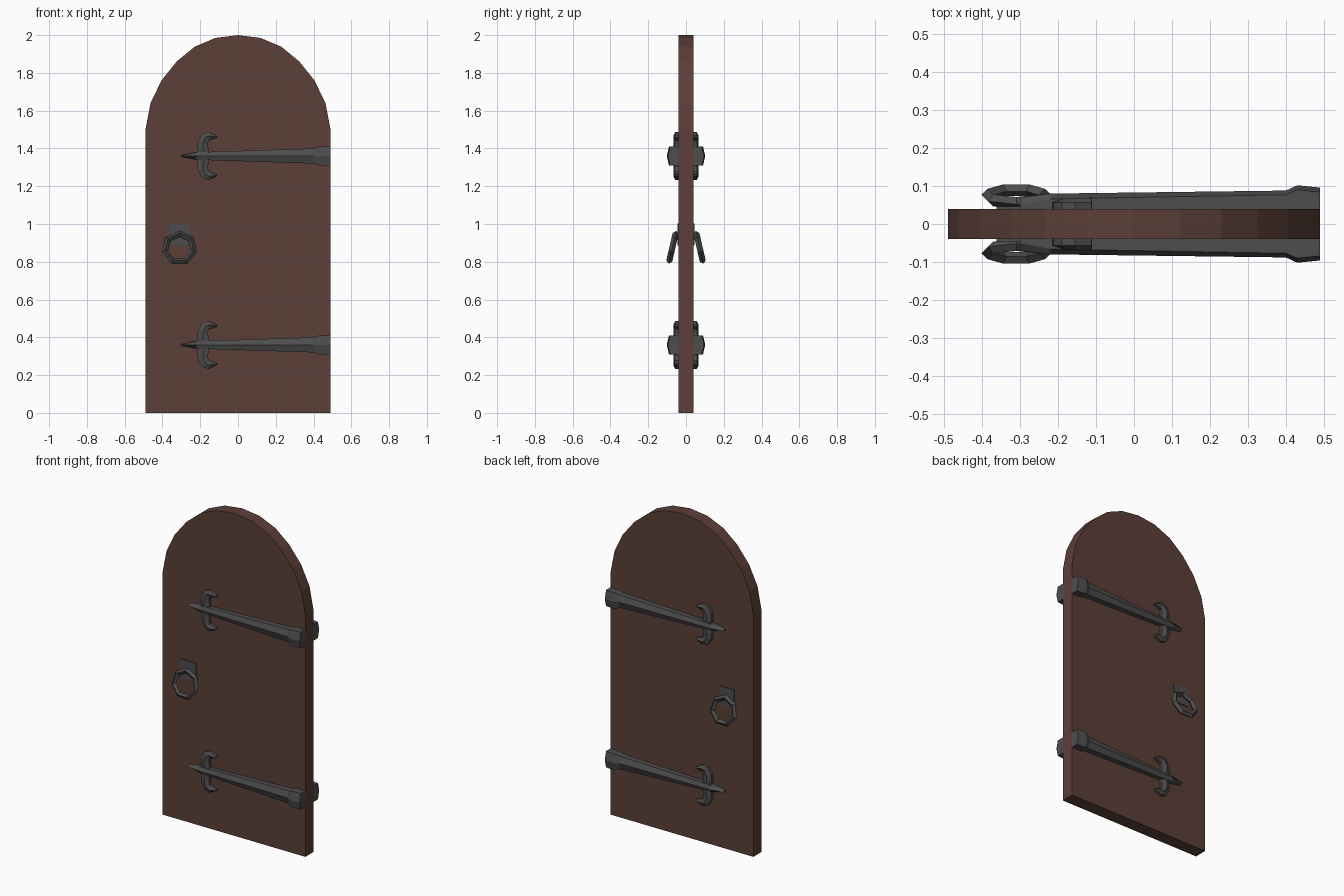
import bpy, bmesh, math
from mathutils import Vector, Matrix

cube = bpy.data.objects.get("Cube")
if cube:
    bpy.data.objects.remove(cube, do_unlink=True)


def material(name, rgb):
    m = bpy.data.materials.new(name)
    m.use_nodes = True
    m.diffuse_color = (*rgb, 1)
    bsdf = next(n for n in m.node_tree.nodes if n.type == 'BSDF_PRINCIPLED')
    bsdf.inputs["Base Color"].default_value = (*rgb, 1)
    return m


wood = material("dark_brown_wood", (0.105, 0.05, 0.038))
iron = material("dark_iron", (0.075, 0.075, 0.075))


def finish(name, bm, mat, both_sides=False):
    bmesh.ops.recalc_face_normals(bm, faces=bm.faces[:])
    mesh = bpy.data.meshes.new(name)
    bm.to_mesh(mesh)
    bm.free()
    mesh.materials.append(mat)
    ob = bpy.data.objects.new(name, mesh)
    bpy.context.scene.collection.objects.link(ob)
    if both_sides:
        mod = ob.modifiers.new("other_side", 'MIRROR')
        mod.use_axis = (False, True, False)
        mod.use_mirror_merge = False
    return ob


def loft(bm, rings, closed=False):
    """Skin a row of equal sections; close it into a loop or cap its ends."""
    rings = [[bm.verts.new(p) for p in r] for r in rings]
    n = len(rings[0])
    pairs = list(zip(rings, rings[1:]))
    if closed:
        pairs.append((rings[-1], rings[0]))
    for a, b in pairs:
        for i in range(n):
            j = (i + 1) % n
            bm.faces.new((a[i], a[j], b[j], b[i]))
    if not closed:
        bm.faces.new(rings[0])
        bm.faces.new(rings[-1])


def ridged_section(x, z, hx, hz, shoulder, ridge):
    """Ridged section standing on the front of the door."""
    c, h = Vector((x, 0, z)), Vector((hx, 0, hz))
    out = Vector((0, -1, 0))
    return [c + h + out * 0.035, c + h + out * shoulder, c + out * ridge,
            c - h + out * shoulder, c - h + out * 0.035]


# Arched door slab
arch = [(0.49, 1.5), (0.463, 1.64), (0.405, 1.76), (0.325, 1.86),
        (0.23, 1.938), (0.12, 1.985)]
outline = [(0.49, 0)] + arch + [(0, 2)]
outline += [(-x, z) for x, z in reversed(arch)] + [(-0.49, 0)]
bm = bmesh.new()
loft(bm, [[(x, y, z) for x, z in outline] for y in (-0.04, 0.04)])
finish("door_panel", bm, wood)

# Strap hinges: x, half height, shoulder depth, ridge depth
strap = [(0.49, 0.05, 0.084, 0.096), (0.43, 0.05, 0.09, 0.102),
         (0.4, 0.04, 0.077, 0.088), (-0.22, 0.02, 0.066, 0.08),
         (-0.3, 0.004, 0.05, 0.07)]
# Curled hooks: x, z above strap, half width vector
hook = [(-0.18, 0.0, 0.025, 0.0), (-0.186, 0.04, 0.03, 0.002),
        (-0.186, 0.07, 0.026, -0.01), (-0.172, 0.1, 0.017, -0.017),
        (-0.151, 0.106, 0.004, -0.021), (-0.111, 0.102, 0.001, -0.004)]
for label, height in (("lower", 0.36), ("upper", 1.36)):
    bm = bmesh.new()
    loft(bm, [ridged_section(x, height, 0, h, s, r) for x, h, s, r in strap])
    finish(label + "_hinge_strap", bm, iron, True)
    bm = bmesh.new()
    for side in (-1, 1):
        loft(bm, [ridged_section(x, height + side * z, hx, side * hz, 0.057, 0.067)
                  for x, z, hx, hz in hook])
    finish(label + "_hinge_hooks", bm, iron, True)

# Handle backing plate
bm = bmesh.new()
bmesh.ops.create_cube(bm, size=1, matrix=Matrix.Translation((-0.31, -0.041, 0.945))
                      @ Matrix.Diagonal((0.105, 0.009, 0.115, 1)))
finish("handle_plate", bm, iron, True)

# Seven-sided pull ring with a diamond section, leaning outwards at the bottom
bm = bmesh.new()
place = Matrix.Translation((-0.31, -0.073, 0.872)) @ Matrix.Rotation(math.radians(-13), 4, 'X')
rings = []
for i in range(7):
    a = math.tau * i / 7
    axis = Vector((math.sin(a), 0, math.cos(a)))
    rings.append([place @ (axis * r + Vector((0, y, 0)))
                  for r, y in ((0.094, 0), (0.078, -0.016), (0.062, 0), (0.078, 0.016))])
loft(bm, rings, closed=True)
finish("pull_ring", bm, iron, True)
